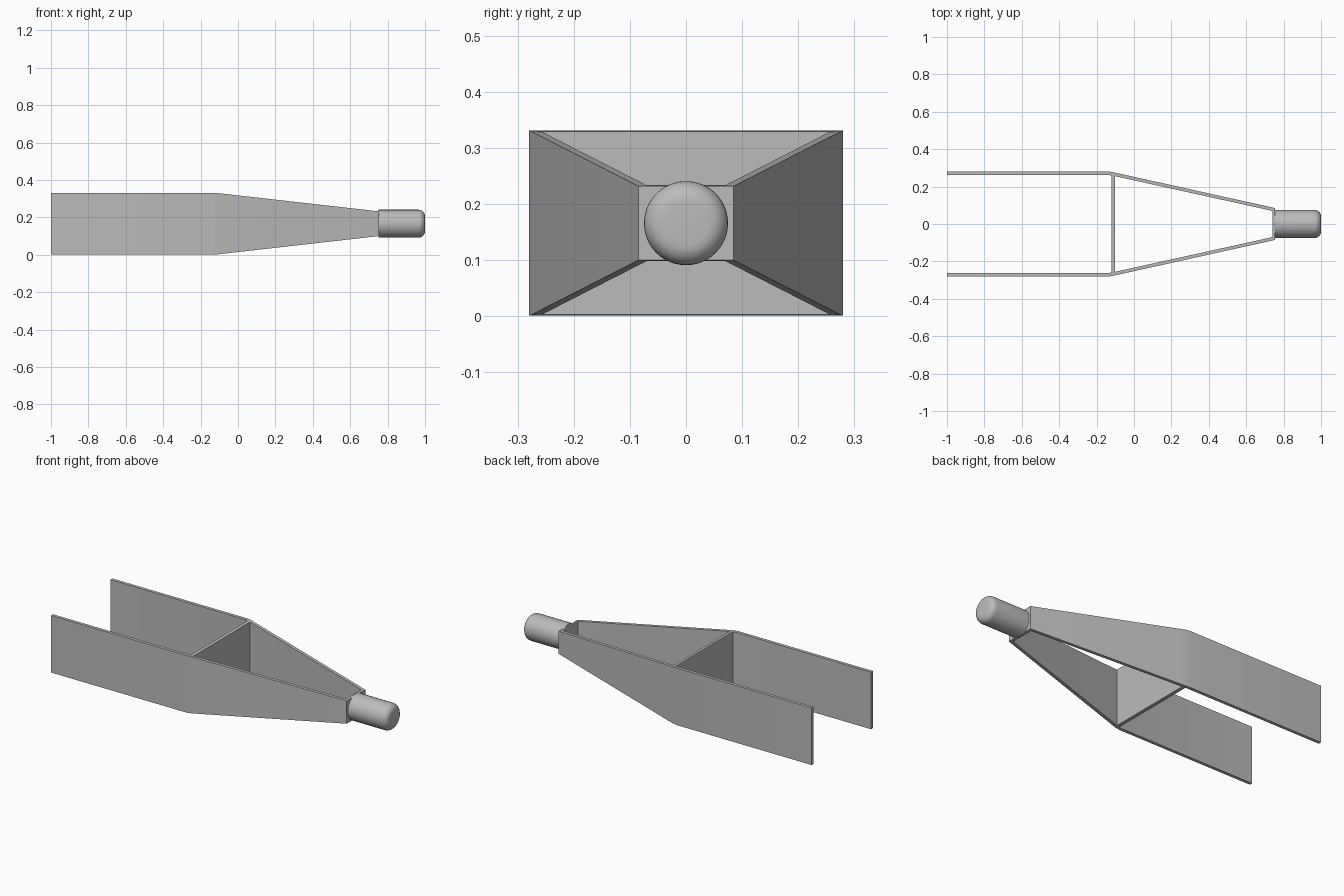
import bpy, bmesh, math
from mathutils import Matrix

cube = bpy.data.objects.get("Cube")
if cube:
    bpy.data.objects.remove(cube, do_unlink=True)

grey = bpy.data.materials.new("plain grey")
grey.use_nodes = True
grey.diffuse_color = (0.5, 0.5, 0.5, 1)
grey.node_tree.nodes["Principled BSDF"].inputs["Base Color"].default_value = (0.5, 0.5, 0.5, 1)

MID = 0.166      # height of the centre line
KINK = -0.12     # where the arms start to taper
TIP = 0.755      # outer face of the nose plate


def add_object(name, bm):
    bmesh.ops.recalc_face_normals(bm, faces=bm.faces)
    mesh = bpy.data.meshes.new(name)
    bm.to_mesh(mesh)
    bm.free()
    mesh.materials.append(grey)
    obj = bpy.data.objects.new(name, mesh)
    bpy.context.collection.objects.link(obj)
    return obj


def half_height(x):
    t = max(0, (x - KINK) / (TIP - KINK))
    return 0.165 + t * (0.066 - 0.165)


def box(name, x0, x1, half_y):
    bm = bmesh.new()
    bmesh.ops.create_cube(bm, size=1)
    for v in bm.verts:
        x = x0 if v.co.x < 0 else x1
        v.co = (x, math.copysign(half_y, v.co.y), MID + math.copysign(half_height(x), v.co.z))
    return add_object(name, bm)


# Bent side arms: stations of (x outer, y outer, x inner, y inner)
stations = [(-1, 0.28, -1, 0.262),
            (KINK - 0.015, 0.28, KINK - 0.015, 0.262),
            (KINK + 0.015, 0.2755, KINK + 0.01, 0.2575),
            (TIP, 0.085, TIP, 0.067)]
for name, side in (("left_arm", 1), ("right_arm", -1)):
    bm = bmesh.new()
    rings = []
    for xo, yo, xi, yi in stations:
        h = half_height(xo)
        rings.append([bm.verts.new((x, side * y, MID + s * h))
                      for x, y, s in ((xo, yo, -1), (xo, yo, 1), (xi, yi, 1), (xi, yi, -1))])
    for a, b in zip(rings, rings[1:]):
        for i in range(4):
            j = (i + 1) % 4
            bm.faces.new((a[i], a[j], b[j], b[i]))
    bm.faces.new(rings[0])
    bm.faces.new(rings[-1])
    add_object(name, bm)

# Cross wall between the arms and the small plate at the nose
box("cross_wall", KINK, KINK + 0.018, 0.265)
box("nose_plate", TIP - 0.015, TIP, 0.08)

# Round pin with a softened end
bm = bmesh.new()
bmesh.ops.create_cone(bm, cap_ends=True, segments=48, radius1=0.075, radius2=0.075,
                      depth=1 - TIP + 0.003,
                      matrix=Matrix.Translation(((1 + TIP - 0.003) / 2, 0, MID))
                      @ Matrix.Rotation(math.pi / 2, 4, 'Y'))
rim = [e for e in bm.edges if all(v.co.x > 0.99 for v in e.verts)]
bmesh.ops.bevel(bm, geom=rim, offset=0.035, segments=6, profile=0.5, affect='EDGES')
pin = add_object("pin", bm)

# Smooth shading with sharp corners kept
for obj in bpy.context.scene.objects:
    obj.select_set(obj.type == 'MESH')
bpy.context.view_layer.objects.active = pin
bpy.ops.object.shade_smooth_by_angle(angle=math.radians(30))
